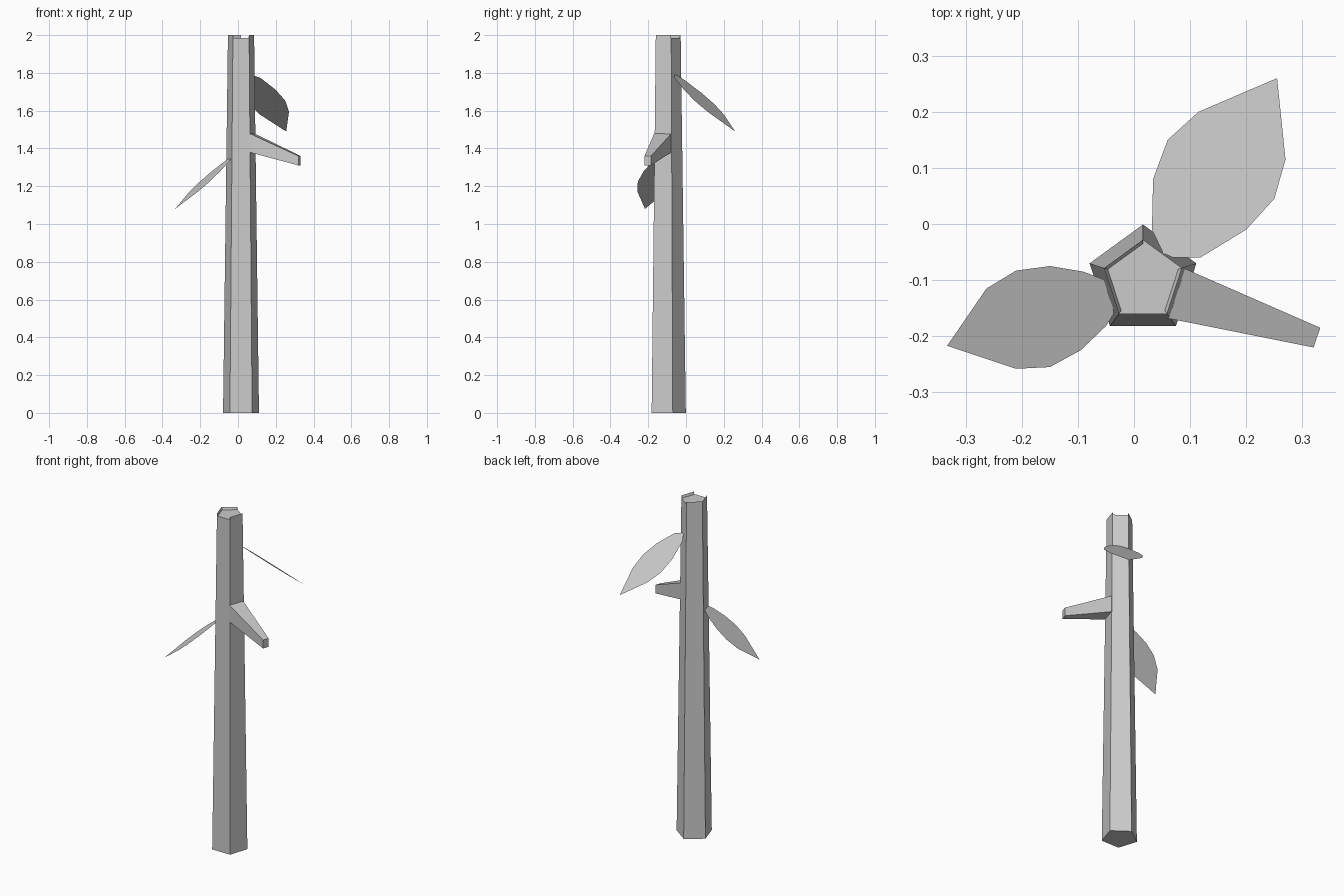
import bpy
import math

cube = bpy.data.objects.get("Cube")
if cube:
    bpy.data.objects.remove(cube, do_unlink=True)

# One plain grey for every part
grey = bpy.data.materials.new("plain_grey")
grey.use_nodes = True
COLOUR = (0.6, 0.6, 0.6, 1)
grey.diffuse_color = COLOUR
grey.node_tree.nodes["Principled BSDF"].inputs["Base Color"].default_value = COLOUR


def add_part(name, verts, faces):
    mesh = bpy.data.meshes.new(name)
    mesh.from_pydata(verts, [], faces)
    mesh.materials.append(grey)
    obj = bpy.data.objects.new(name, mesh)
    bpy.context.collection.objects.link(obj)
    return obj


def pentagon(radius, z):
    """Five corners counter-clockwise, starting at the back."""
    angles = [math.pi / 2 + i * math.tau / 5 for i in range(5)]
    return [(0.016 + radius * math.cos(a), -0.101 + radius * math.sin(a), z) for a in angles]


def loft(lower, upper):
    """Closed solid between two rings with the same number of corners."""
    n = len(lower)
    sides = [(i, (i + 1) % n, n + (i + 1) % n, n + i) for i in range(n)]
    caps = [tuple(reversed(range(n))), tuple(range(n, 2 * n))]
    return lower + upper, sides + caps


# Trunk: tapered five-sided post
CAP_Z, TOP_R = 1.985, 0.073
cap = pentagon(TOP_R, CAP_Z)
add_part("trunk", *loft(pentagon(0.1, 0), cap))

# Broken rim: thin raised wedges on three sides of the cut top
rim = pentagon(TOP_R, 2.0)
inner = pentagon(TOP_R - 0.007, CAP_Z + 0.0005)
for side, name in ((0, "back_right"), (1, "front_right"), (3, "front_left")):
    j = (side + 1) % 5
    corners = [cap[side], cap[j], inner[j], inner[side], rim[side], rim[j]]
    wedge = [(0, 1, 5, 4), (5, 2, 3, 4), (1, 2, 5), (3, 0, 4)]
    add_part("rim_" + name, corners, wedge)

# Branch stub: four-sided taper leaving the left front of the trunk
root = [(0.06, -0.168, 1.38), (0.085, -0.077, 1.38),
        (0.085, -0.077, 1.48), (0.06, -0.168, 1.48)]
tip = [(0.32, -0.22, 1.31), (0.332, -0.185, 1.31),
       (0.332, -0.185, 1.36), (0.32, -0.22, 1.36)]
add_part("branch", *loft(root, tip))


def add_leaf(name, outline, tip_z, slope_x, slope_y):
    """Flat leaf on a sloping plane; the outline starts at the tip."""
    tx, ty = outline[0]
    verts = [(x, y, tip_z + slope_x * (x - tx) + slope_y * (y - ty)) for x, y in outline]
    add_part(name, verts, [tuple(range(len(verts)))])


# Leaves
add_leaf("upper_leaf", [
    (0.255, 0.26), (0.115, 0.2), (0.06, 0.15), (0.034, 0.08), (0.032, -0.01),
    (0.052, -0.052), (0.07, -0.06), (0.118, -0.06), (0.2, -0.01),
    (0.25, 0.045), (0.27, 0.115)], 1.49, -0.32, -0.75)
add_leaf("lower_leaf", [
    (-0.333, -0.217), (-0.21, -0.258), (-0.15, -0.255), (-0.095, -0.225),
    (-0.05, -0.182), (-0.036, -0.16), (-0.044, -0.103), (-0.09, -0.085),
    (-0.15, -0.075), (-0.21, -0.083), (-0.263, -0.115)], 1.08, 0.84, 0.25)
